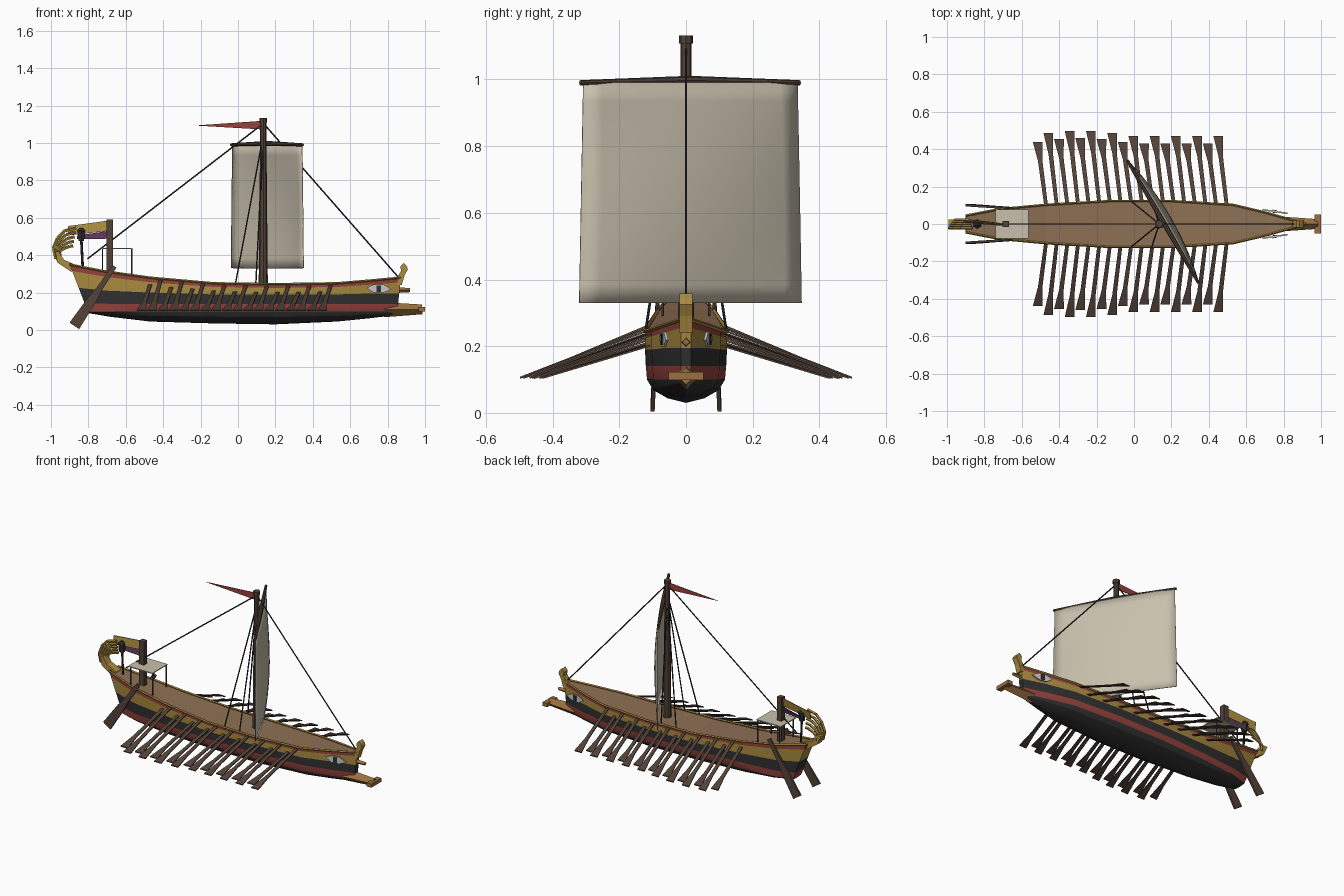
import bpy, bmesh, math
from mathutils import Vector as V

if "Cube" in bpy.data.objects:
    bpy.data.objects.remove(bpy.data.objects["Cube"])


def material(name, rgb):
    m = bpy.data.materials.new(name)
    m.diffuse_color = (*rgb, 1)
    m.use_nodes = True
    m.node_tree.nodes["Principled BSDF"].inputs["Base Color"].default_value = m.diffuse_color
    return m


GOLD = material("gold_paint", (.40, .26, .05))
RED = material("red_paint", (.30, .055, .045))
BLACK = material("black_paint", (.03, .03, .03))
WOOD = material("dark_wood", (.085, .055, .04))
DECK = material("deck_wood", (.27, .165, .09))
BRONZE = material("bronze", (.32, .16, .05))
CLOTH = material("sail_cloth", (.58, .53, .42))
WHITE = material("eye_white", (.6, .6, .6))
PURPLE = material("purple_cloth", (.10, .035, .09))


def finish(name, bm, *mats, smooth=None):
    me = bpy.data.meshes.new(name)
    bm.to_mesh(me)
    bm.free()
    for m in mats:
        me.materials.append(m)
    if smooth:
        me.shade_smooth()
        me.set_sharp_from_angle(angle=math.radians(smooth))
    ob = bpy.data.objects.new(name, me)
    bpy.context.collection.objects.link(ob)
    return ob


def bar(bm, a, b, r0, r1=None, sides=6):
    a, b = V(a), V(b)
    r = bmesh.ops.create_cone(bm, cap_ends=True, segments=sides, radius1=r0,
                              radius2=r0 if r1 is None else r1, depth=(b - a).length)
    q = (b - a).to_track_quat('Z', 'Y')
    for v in r['verts']:
        v.co = q @ v.co + (a + b) / 2


def plate(bm, pts, thick):
    # polygon extruded symmetrically along the vector thick
    t = V(thick) / 2
    lo = [bm.verts.new(V(p) - t) for p in pts]
    hi = [bm.verts.new(V(p) + t) for p in pts]
    fs = [bm.faces.new(lo[::-1]), bm.faces.new(hi)]
    n = len(pts)
    fs += [bm.faces.new((lo[i], lo[(i + 1) % n], hi[(i + 1) % n], hi[i])) for i in range(n)]
    bmesh.ops.recalc_face_normals(bm, faces=fs)


def box(bm, c, s):
    x, y, z = c
    h, w = s[0] / 2, s[1] / 2
    plate(bm, [(x - h, y - w, z), (x + h, y - w, z), (x + h, y + w, z), (x - h, y + w, z)], (0, 0, s[2]))


# Hull stations: keel x, top x, half width, keel z, then the paint line heights
ST = [(-.80, -.90, .045, .09, .097, .145, .225, .315, .35),
      (-.68, -.72, .080, .07, .097, .14, .21, .285, .315),
      (-.47, -.47, .103, .045, .10, .14, .20, .255, .28),
      (-.13, -.13, .123, .035, .10, .14, .19, .23, .25),
      (.20, .20, .123, .03, .10, .14, .19, .225, .245),
      (.53, .53, .103, .045, .10, .14, .19, .23, .25),
      (.70, .71, .060, .062, .10, .14, .195, .242, .265),
      (.85, .87, .015, .08, .10, .14, .195, .255, .28)]
bm = bmesh.new()
rings = []
for xk, xt, w, *zs in ST:
    zk, lo, top = zs[0], zs[1], zs[-1]
    prof = [(0, zk), (.45, zk + (lo - zk) * .2), (.8, zk + (lo - zk) * .55), (.95, lo)]
    prof += list(zip((.98, 1, 1, 1), zs[2:]))
    prof = [(-f, z) for f, z in prof[:0:-1]] + prof
    rings.append([bm.verts.new((xk + (xt - xk) * (z - zk) / (top - zk), f * w, z)) for f, z in prof])
band = [1, 0, 2, 1, 2, 2, 2]
band += band[::-1]
for a, b in zip(rings, rings[1:]):
    for j in range(14):
        bm.faces.new((a[j], a[j + 1], b[j + 1], b[j])).material_index = band[j]
for r in (rings[0], rings[-1]):
    for j in range(7):
        vs = list(dict.fromkeys((r[j], r[j + 1], r[13 - j], r[14 - j])))
        bm.faces.new(vs).material_index = band[j]
bmesh.ops.recalc_face_normals(bm, faces=bm.faces)
finish("hull", bm, GOLD, RED, BLACK, smooth=28)

# Deck just under the rail
bm = bmesh.new()
rows = [[bm.verts.new((s[1], k * s[2] * .97, s[8] - .006)) for k in (-1, 1)] for s in ST]
for a, b in zip(rows, rows[1:]):
    bm.faces.new((a[0], b[0], b[1], a[1]))
finish("deck", bm, DECK)

# Gold gunwale along both edges
bm = bmesh.new()
for k in (-1, 1):
    for a, b in zip(ST, ST[1:]):
        bar(bm, (a[1], k * a[2], a[8]), (b[1], k * b[2], b[8]), .006, sides=4)
finish("gunwale", bm, GOLD)


def sheer(x, col):
    # half width or height of the hull at x
    for a, b in zip(ST, ST[1:]):
        if x <= b[1]:
            return a[col] + (b[col] - a[col]) * (x - a[1]) / (b[1] - a[1])


# Rowing oars in two alternating tiers
bm = bmesh.new()
for k in (-1, 1):
    for i in range(18):
        upper = i % 2
        tx = -.515 + i * .0568
        root = V((tx + .045, k * (sheer(tx + .045, 2) - .005), sheer(tx, 8) - (.012 if upper else .045)))
        reach = (.47 if upper else .43) + .03 * math.sin(math.pi * min(1, (i + 1) / 10))
        tip = V((tx, k * reach, .105))
        neck = root.lerp(tip, .70)
        half = [(root, .010), (neck, .012), (tip, .026)]
        pts = [p + V((w, 0, 0)) for p, w in half] + [p - V((w, 0, 0)) for p, w in half[::-1]]
        plate(bm, pts, (0, 0, .006))
finish("rowing_oars", bm, WOOD)

# Steering oars
bm = bmesh.new()
for k in (-1, 1):
    top, low = V((-.66, k * .085, .34)), V((-.875, k * .10, .022))
    d = (low - top).normalized()
    n = V((-d.z, 0, d.x)).normalized()
    half = [(0, .012), (.4, .016), (.55, .024), (1, .031)]
    pts = [top.lerp(low, t) + n * w for t, w in half] + [top.lerp(low, t) - n * w for t, w in half[::-1]]
    plate(bm, pts, (0, .012, 0))
finish("steering_oars", bm, WOOD)

# Ram with cross plate, small upper ram
bm = bmesh.new()
bar(bm, (.78, 0, .108), (.985, 0, .11), .04, .026, 4)
box(bm, (.983, 0, .11), (.034, .104, .024))
finish("ram", bm, BRONZE)
bm = bmesh.new()
bar(bm, (.80, 0, .213), (.92, 0, .213), .018, .011, 4)
finish("upper_ram", bm, BRONZE)

# Curled stem post
bm = bmesh.new()
pts = [(.835, .24), (.875, .24), (.89, .29), (.908, .325), (.90, .345), (.885, .358), (.868, .34), (.872, .315), (.85, .28)]
plate(bm, [(x, 0, z) for x, z in pts], (0, .038, 0))
finish("stem_post", bm, GOLD)

# Painted eyes at the bow
bm, bp = bmesh.new(), bmesh.new()
for k in (-1, 1):
    def on_eye(u, z):
        return (.752 + u, k * (.067 - u * .15), z)
    plate(bm, [on_eye(u, z) for u, z in ((-.065, .225), (-.025, .243), (.025, .243), (.07, .218), (.025, .199), (-.025, .199))], (0, .008, 0))
    plate(bp, [on_eye(u, z) for u, z in ((-.012, .238), (.012, .238), (.012, .204), (-.012, .204))], (.002, k * .016, 0))
finish("bow_eyes", bm, WHITE)
finish("eye_pupils", bp, BLACK)

# Fan-shaped stern ornament
bm = bmesh.new()
pts = [(-.86, .345), (-.89, .31), (-.965, .36), (-.993, .42), (-.96, .42), (-.93, .375)]
plate(bm, [(x, 0, z) for x, z in pts], (0, .05, 0))
for i in range(5):
    path = [(-.975 + .006 * i, .38), (-.987 + .008 * i, .435 - .004 * i), (-.965 + .008 * i, .49 - .014 * i),
            (-.925 + .006 * i, .53 - .021 * i), (-.865 - .004 * i, .545 - .024 * i)]
    y = (i - 2) * .011
    for (x0, z0), (x1, z1) in zip(path, path[1:]):
        bar(bm, (x0, y, z0), (x1, y, z1), .009, sides=5)
finish("stern_ornament", bm, GOLD)

# Stern flag and its post
bm = bmesh.new()
box(bm, (-.685, 0, .445), (.034, .034, .29))
finish("flag_post", bm, WOOD)
for name, m, zs in (("flag_upper", GOLD, (.585, .53, .555, .505)), ("flag_lower", PURPLE, (.53, .488, .505, .485))):
    bm = bmesh.new()
    end = -.91 if m is GOLD else -.86
    plate(bm, [(-.69, 0, zs[0]), (-.69, -.008, zs[1]), (end, .01, zs[3]), (end, .02, zs[2])], (0, .005, 0))
    finish(name, bm, m)

# Stern lantern
bm = bmesh.new()
bar(bm, (-.83, 0, .33), (-.838, 0, .49), .007)
bar(bm, (-.838, 0, .475), (-.838, 0, .53), .017, .024)
bar(bm, (-.838, 0, .53), (-.838, 0, .545), .026, .008)
finish("stern_lantern", bm, BLACK)

# Canopy on four thin posts
bm = bmesh.new()
box(bm, (-.652, 0, .435), (.176, .156, .006))
finish("canopy", bm, CLOTH)
bm = bmesh.new()
for x in (-.725, -.568):
    for y in (-.07, .07):
        bar(bm, (x, y, .29), (x, y, .434), .004)
finish("canopy_posts", bm, WOOD)

# Mast with cap
bm = bmesh.new()
bar(bm, (.135, 0, .2), (.135, 0, 1.12), .025, .016, 8)
bar(bm, (.135, 0, 1.108), (.135, 0, 1.132), .021, sides=8)
finish("mast", bm, WOOD, smooth=30)

# Yard, braced at an angle, and the billowing sail below it
c, along, fwd = V((.155, .012, 0)), V((.50, -.86, 0)), V((.86, .50, 0))
bm = bmesh.new()
for s in (-1, 1):
    bar(bm, c + V((0, 0, .997)), c + along * s * .382 + V((0, 0, .99)), .014, .008, 8)
finish("yard", bm, WOOD)
bm = bmesh.new()
N = 12
grid = []
for j in range(N + 1):
    v = j / N
    grid.append([])
    for i in range(N + 1):
        u = 2 * i / N - 1
        belly = .045 * (1 - u * u) * math.sin(math.pi * min(1, .08 + .75 * v))
        p = c + along * u * (.373 + .014 * v) + fwd * belly
        grid[-1].append(bm.verts.new((p.x, p.y, .99 - .66 * v)))
for a, b in zip(grid, grid[1:]):
    for i in range(N):
        bm.faces.new((a[i], b[i], b[i + 1], a[i + 1]))
sail = finish("sail", bm, CLOTH, smooth=40)
sail.modifiers.new("thickness", 'SOLIDIFY').thickness = .004

# Pennant
bm = bmesh.new()
plate(bm, [(.13, 0, 1.118), (.13, 0, 1.072), (-.23, 0, 1.093)], (0, .004, 0))
finish("pennant", bm, RED)

# Stays and shrouds
bm = bmesh.new()
bar(bm, (.14, 0, 1.1), (.855, 0, .285), .004)
bar(bm, (.13, 0, 1.1), (-.805, 0, .38), .004)
for k in (-1, 1):
    for x in (-.015, .095):
        bar(bm, (.135, 0, 1.04), (x, k * .122, .24), .004)
finish("rigging", bm, BLACK)
